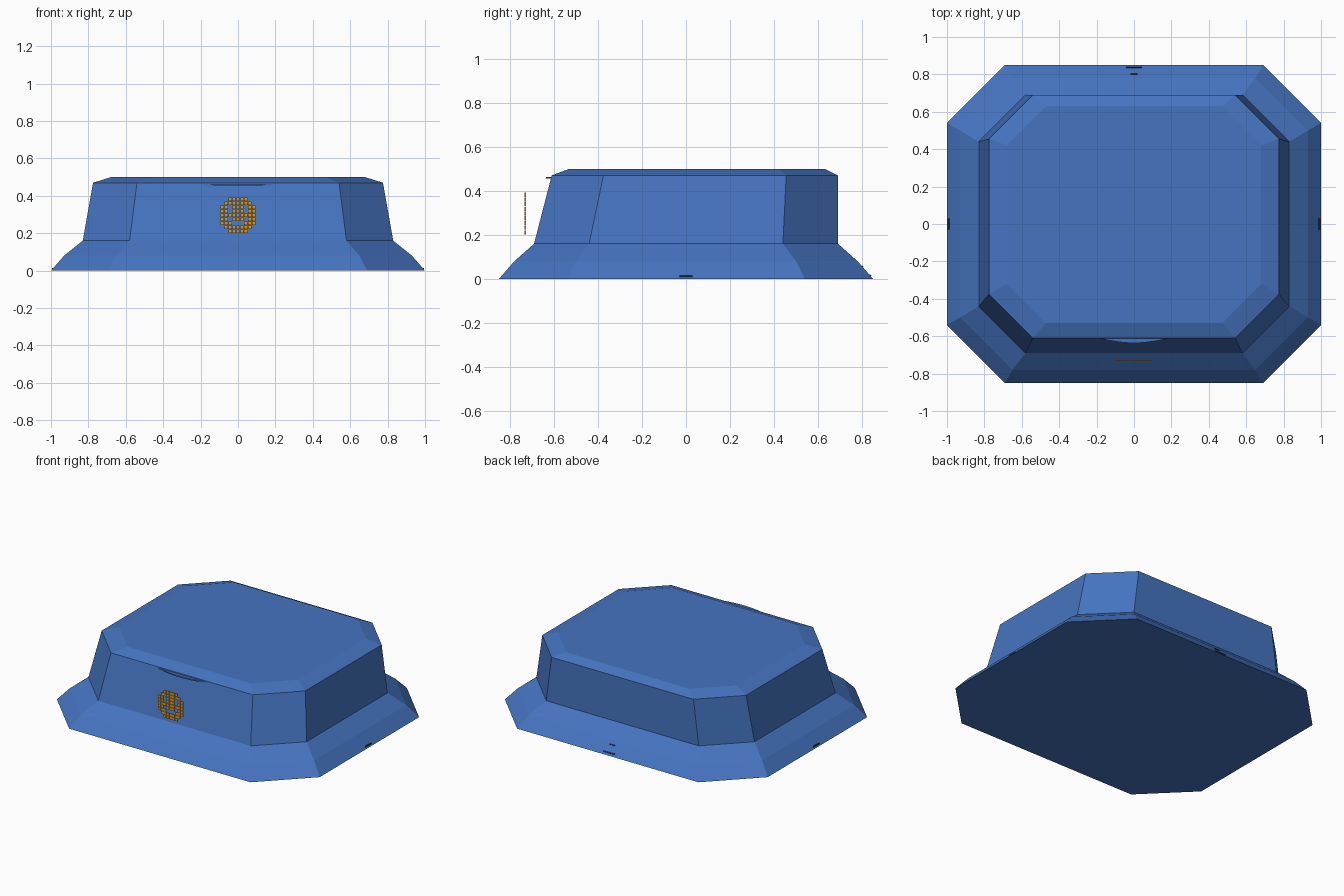
import bpy, bmesh, math

if "Cube" in bpy.data.objects:
    bpy.data.objects.remove(bpy.data.objects["Cube"])


def material(name, rgb):
    m = bpy.data.materials.new(name)
    m.diffuse_color = (*rgb, 1)
    m.use_nodes = True
    m.node_tree.nodes["Principled BSDF"].inputs["Base Color"].default_value = m.diffuse_color
    return m


blue = material("cloth blue", (0.06, 0.175, 0.53))
gold = material("badge gold", (0.65, 0.34, 0.045))
navy = material("dark navy", (0.015, 0.03, 0.08))


def finish(bm, name, mat):
    bmesh.ops.recalc_face_normals(bm, faces=bm.faces[:])
    mesh = bpy.data.meshes.new(name)
    bm.to_mesh(mesh)
    bm.free()
    mesh.materials.append(mat)
    ob = bpy.data.objects.new(name, mesh)
    bpy.context.collection.objects.link(ob)
    return ob


def add_box(bm, centre, size, tilt=None):
    verts = bmesh.ops.create_cube(bm, size=1)["verts"]
    for v in verts:
        x, y, z = (v.co[i] * size[i] for i in range(3))
        if tilt:  # slope about x
            y, z = (y * math.cos(tilt) - z * math.sin(tilt),
                    y * math.sin(tilt) + z * math.cos(tilt))
        v.co = (x + centre[0], y + centre[1], z + centre[2])


# Octagonal levels: height, half width, front y, back y, corner cut
levels = [
    (0.00, 1.00, -0.85, 0.85, 0.31),
    (0.08, 0.93, -0.78, 0.78, 0.28),
    (0.16, 0.83, -0.69, 0.69, 0.25),
    (0.47, 0.775, -0.61, 0.69, 0.235),
    (0.50, 0.68, -0.53, 0.63, 0.21),
]


# Body: sloping flange, raised wall, chamfered lid and closed base
bm = bmesh.new()
rings = []
for z, w, f, b, c in levels:
    pts = [(-w + c, f), (w - c, f), (w, f + c), (w, b - c),
           (w - c, b), (-w + c, b), (-w, b - c), (-w, f + c)]
    rings.append([bm.verts.new((x, y, z)) for x, y in pts])
for lo, hi in zip(rings, rings[1:]):
    for i in range(8):
        j = (i + 1) % 8
        bm.faces.new((lo[i], lo[j], hi[j], hi[i]))
bm.faces.new(rings[0])
bm.faces.new(rings[-1])
finish(bm, "flanged_body", blue)

# Badge: floating tile mosaic with open eyes and mouth
bm = bmesh.new()
half_widths = [2, 3, 4, 4, 4, 4, 4, 3, 2]
holes = {(-2, 3), (2, 3), (-2, 2), (2, 2), (-2, 5), (2, 5),
         (-1, 6), (0, 6), (1, 6)}
pitch = 0.0213
for row, half in enumerate(half_widths):
    for col in range(-half, half + 1):
        if (col, row) not in holes:
            add_box(bm, (col * pitch, -0.73, 0.297 + (4 - row) * pitch),
                    (0.0185, 0.006, 0.0185))
finish(bm, "mosaic_badge", gold)

# Slim curved lip under the front lid edge
bm = bmesh.new()
n = 12
outline = [(-0.2 + 0.4 * i / n, -0.608 - 0.028 * math.sin(math.pi * i / n))
           for i in range(n + 1)]
face = bm.faces.new([bm.verts.new((x, y, 0.456)) for x, y in outline])
top = bmesh.ops.extrude_face_region(bm, geom=[face])["geom"]
bmesh.ops.translate(bm, vec=(0, 0, 0.008),
                    verts=[g for g in top if isinstance(g, bmesh.types.BMVert)])
finish(bm, "front_lip", blue)

# Small plates at the sides and back of the flange
bm = bmesh.new()
for s in (-1, 1):
    add_box(bm, (s * 0.989, 0, 0.012), (0.009, 0.06, 0.006))
add_box(bm, (0, 0.838, 0.016), (0.085, 0.01, 0.005), -0.8)
add_box(bm, (0, 0.802, 0.056), (0.04, 0.008, 0.005), -0.8)
finish(bm, "flange_marks", navy)
